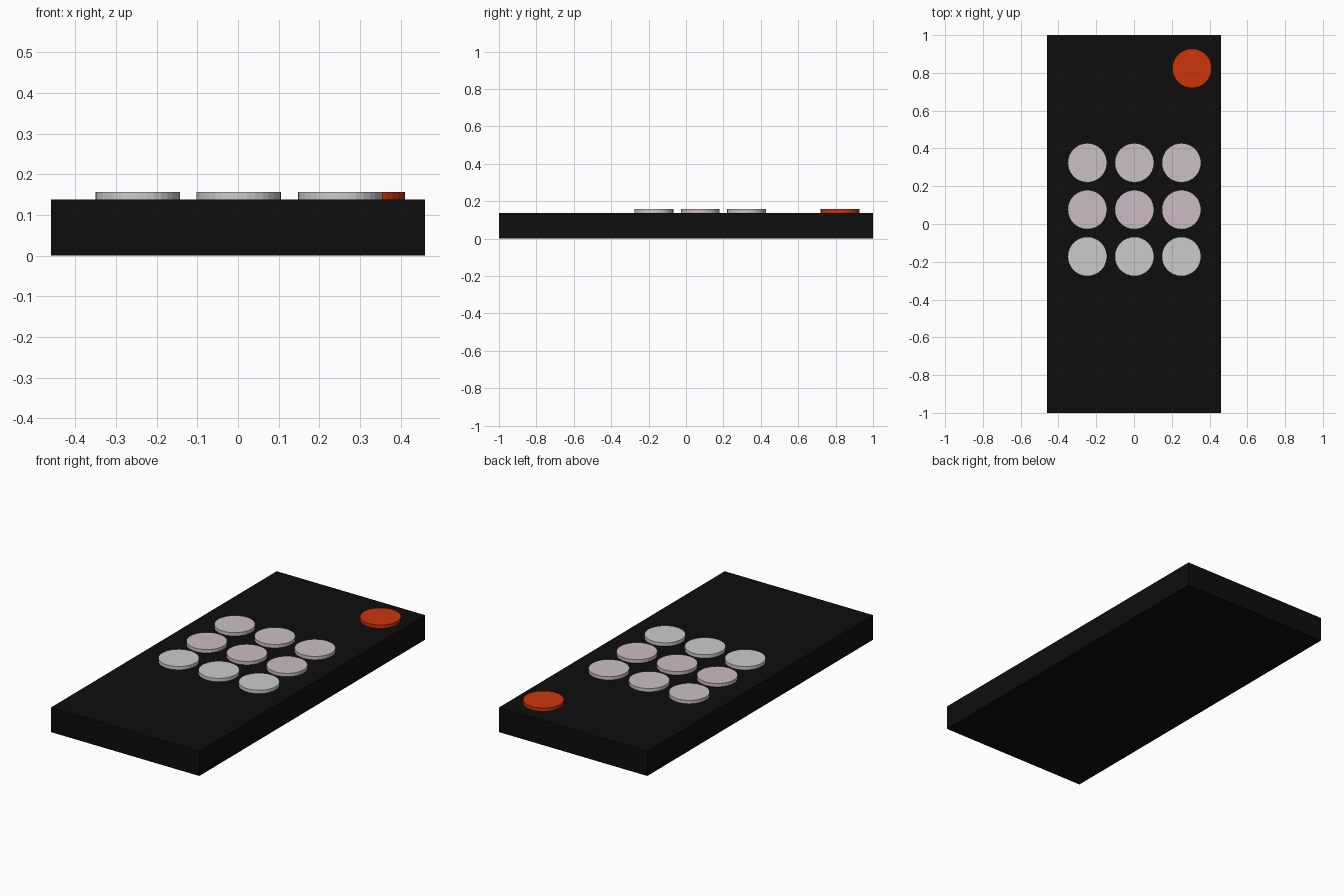
import bpy

if "Cube" in bpy.data.objects:
    bpy.data.objects.remove(bpy.data.objects["Cube"])


def material(name, color):
    mat = bpy.data.materials.new(name)
    mat.diffuse_color = (*color, 1.0)
    mat.use_nodes = True
    mat.node_tree.nodes["Principled BSDF"].inputs["Base Color"].default_value = mat.diffuse_color
    return mat


BODY_TOP = 0.138
BUTTON_TOP = 0.157
RADIUS = 0.104

black = material("black_plastic", (0.004, 0.004, 0.004))
pale = material("pale_button", (0.60, 0.53, 0.54))
pink = material("pink_button", (0.60, 0.50, 0.55))
red = material("red_button", (0.60, 0.035, 0.004))

# Flat rectangular body
bpy.ops.mesh.primitive_cube_add(size=1, location=(0, 0, BODY_TOP / 2))
body = bpy.context.object
body.name = "remote_body"
body.scale = (0.92, 2.0, BODY_TOP)
body.data.materials.append(black)


def button(name, x, y, mat=None):
    """Round disc slightly sunk into the body."""
    bottom = BODY_TOP - 0.02
    bpy.ops.mesh.primitive_cylinder_add(
        vertices=32, radius=RADIUS, depth=BUTTON_TOP - bottom,
        location=(x, y, (BUTTON_TOP + bottom) / 2))
    obj = bpy.context.object
    obj.name = name
    if mat:
        obj.data.materials.append(mat)


# Three rows of three keys
rows = (("upper", 0.324, pale), ("middle", 0.076, pink), ("lower", -0.172, None))
columns = (("left", -0.247), ("centre", 0.002), ("right", 0.251))
for row, y, mat in rows:
    for column, x in columns:
        button(f"{row}_{column}_button", x, y, mat)

# Power button in the far corner
button("power_button", 0.307, 0.824, red)
